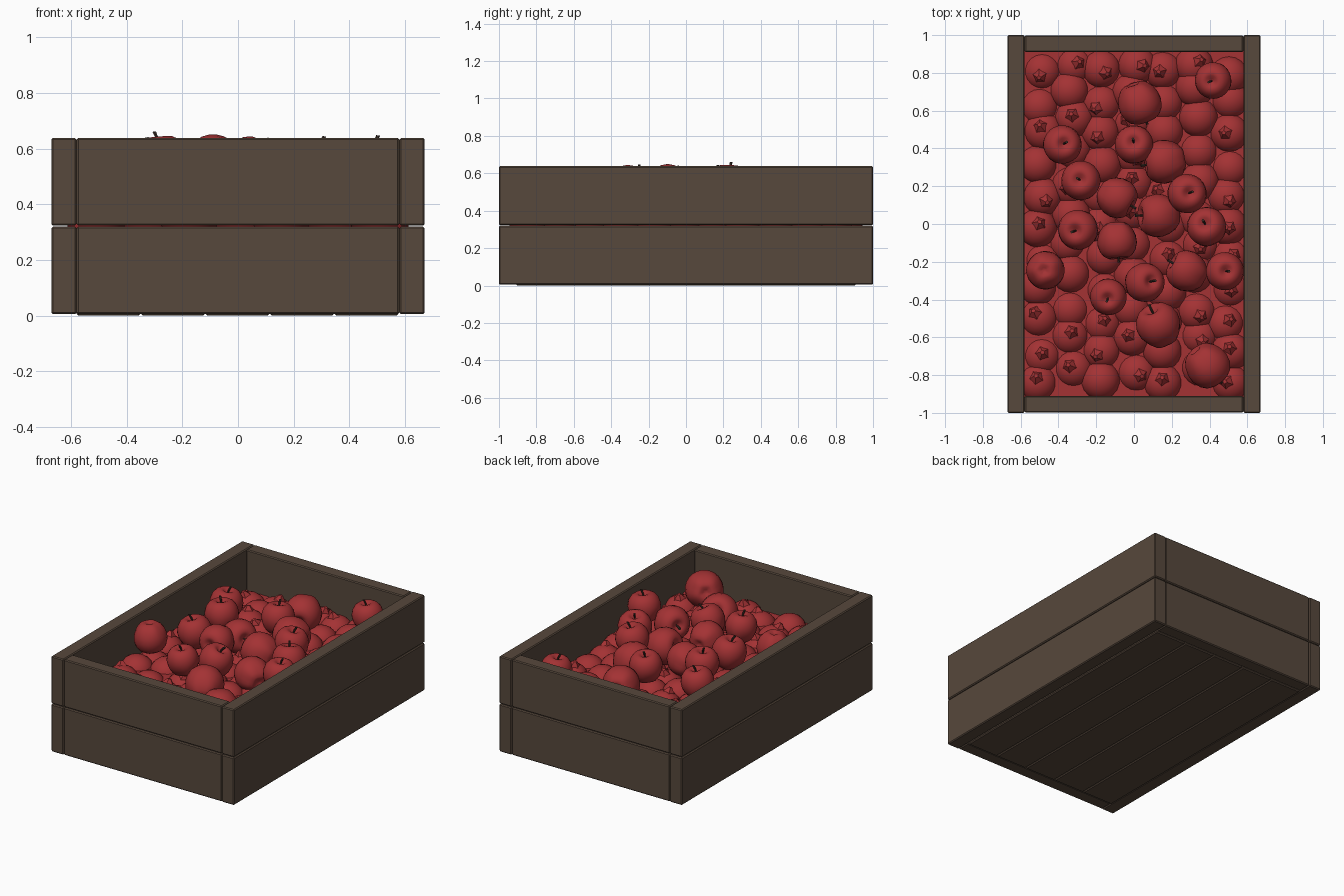
import bpy, bmesh, math, random
from mathutils import Matrix, Vector

if "Cube" in bpy.data.objects:
    bpy.data.objects.remove(bpy.data.objects["Cube"])

random.seed(4)


def material(name, rgb):
    m = bpy.data.materials.new(name)
    m.diffuse_color = (*rgb, 1)
    m.use_nodes = True
    m.node_tree.nodes["Principled BSDF"].inputs["Base Color"].default_value = m.diffuse_color
    return m


WOOD = material("brown wood", (0.095, 0.065, 0.045))
RED = material("apple red", (0.37, 0.032, 0.034))
STEM = material("dark stem", (0.045, 0.03, 0.022))


def finish(bm, name, mats, smooth=True):
    bmesh.ops.recalc_face_normals(bm, faces=bm.faces)
    me = bpy.data.meshes.new(name)
    for f in bm.faces:
        f.smooth = smooth and len(f.verts) > 2 and f.material_index == 0
    bm.to_mesh(me)
    bm.free()
    for m in mats:
        me.materials.append(m)
    return me


def place(me, name, mat=Matrix()):
    ob = bpy.data.objects.new(name, me)
    bpy.context.collection.objects.link(ob)
    ob.matrix_world = mat
    return ob


def plank(name, x0, x1, y0, y1, z0, z1):
    bm = bmesh.new()
    bmesh.ops.create_cube(bm, size=1)
    for v in bm.verts:
        v.co = Vector(((x0 + x1) / 2 + v.co.x * (x1 - x0),
                       (y0 + y1) / 2 + v.co.y * (y1 - y0),
                       (z0 + z1) / 2 + v.co.z * (z1 - z0)))
    bmesh.ops.bevel(bm, geom=bm.edges[:], offset=0.006, segments=1, affect='EDGES')
    place(finish(bm, name, [WOOD], False), name)


# Crate walls: two stacked planks per side
for i, (z0, z1) in enumerate(((0.005, 0.32), (0.323, 0.638))):
    for s, side in ((-1, "left"), (1, "right")):
        a, b = sorted((s * 0.58, s * 0.67))
        plank(f"{side}_plank_{i}", a, b, -1, 1, z0, z1)
    for s, side in ((-1, "front"), (1, "back")):
        a, b = sorted((s * 0.91, s * 0.998))
        plank(f"{side}_plank_{i}", -0.579, 0.579, a, b, z0, z1)

# Floor slats running lengthwise
for i in range(5):
    w = 1.158 / 5
    plank(f"floor_slat_{i}", -0.579 + i * w, -0.579 + (i + 1) * w - 0.003,
          -0.909, 0.909, 0.0, 0.05)

# Apple: lathed profile with a dimple and five soft lobes at the bottom
PROFILE = [(0.0, 0.62), (0.12, 0.68), (0.3, 0.83), (0.5, 0.87), (0.72, 0.74),
           (0.9, 0.5), (1.0, 0.15), (0.97, -0.2), (0.84, -0.53), (0.64, -0.79),
           (0.44, -0.92), (0.28, -0.92), (0.14, -0.84), (0.0, -0.8)]


def add_stem(bm, base, top, bend, r):
    rings = []
    for t in (0, 0.5, 1):
        c = Vector((bend * t * t, 0, base + (top - base) * t))
        rings.append([bm.verts.new(c + Vector((math.cos(k * math.pi / 3), math.sin(k * math.pi / 3), 0)) * r * (0.8 + 0.5 * t))
                      for k in range(6)])
    for a, b in zip(rings, rings[1:]):
        for k in range(6):
            bm.faces.new((a[k], a[(k + 1) % 6], b[(k + 1) % 6], b[k])).material_index = 1
    bm.faces.new(rings[-1]).material_index = 1


def apple_mesh(name, seg=25):
    bm = bmesh.new()
    rings = []
    for r, z in PROFILE:
        if r == 0:
            rings.append([bm.verts.new((0, 0, z))] * seg)
            continue
        lobe = max(0, -z) * 0.07
        ring = []
        for k in range(seg):
            a = 2 * math.pi * k / seg
            q = r * (1 + lobe * math.cos(5 * a))
            ring.append(bm.verts.new((q * math.cos(a), q * math.sin(a), z)))
        rings.append(ring)
    for a, b in zip(rings, rings[1:]):
        for k in range(seg):
            n = (k + 1) % seg
            vs = list(dict.fromkeys((a[k], a[n], b[n], b[k])))
            bm.faces.new(vs)
    add_stem(bm, 0.6, 1.08, 0.12, 0.055)
    return finish(bm, name, [RED, STEM])


APPLE = apple_mesh("apple")

# Loose apples: x, y, z, radius, tilt, tilt direction (degrees)
LOOSE = [
    (0.42, 0.76, 0.525, 0.097, 8, 200), (0.03, 0.64, 0.485, 0.115, 100, 290),
    (-0.38, 0.42, 0.525, 0.102, 8, 30), (0.0, 0.42, 0.53, 0.102, 10, 100),
    (0.16, 0.33, 0.49, 0.116, 85, 190), (-0.28, 0.23, 0.55, 0.104, 6, 150),
    (-0.09, 0.14, 0.49, 0.107, 80, 330), (0.28, 0.16, 0.535, 0.104, 10, 20),
    (0.13, 0.045, 0.485, 0.115, 75, 180), (-0.295, -0.03, 0.53, 0.106, 12, 200),
    (0.385, -0.015, 0.52, 0.104, 14, 120), (-0.09, -0.09, 0.545, 0.105, 85, 275),
    (-0.47, -0.245, 0.53, 0.102, 176, 0), (0.055, -0.31, 0.54, 0.104, 25, 10),
    (0.28, -0.25, 0.485, 0.108, 80, 150), (0.48, -0.25, 0.54, 0.101, 6, 0),
    (-0.135, -0.385, 0.52, 0.097, 8, 250), (0.13, -0.535, 0.485, 0.118, 60, 115),
    (0.39, -0.75, 0.485, 0.117, 105, 310),
]
for i, (x, y, z, r, tilt, d) in enumerate(LOOSE):
    axis = Vector((0, 0, 1)).cross(Vector((math.cos(math.radians(d)), math.sin(math.radians(d)), 0)))
    m = (Matrix.Translation((x, y, z)) @ Matrix.Rotation(math.radians(tilt), 4, axis)
         @ Matrix.Rotation(math.radians(d), 4, 'Z') @ Matrix.Scale(r, 4))
    place(APPLE, f"loose_apple_{i}", m)

# Packed lower layer: rounded apples with a small five-sided nub on top
bm = bmesh.new()
for row in range(11):
    for col in range(7):
        x = -0.5 + col * 0.167 + random.uniform(-0.02, 0.02)
        y = -0.825 + row * 0.165 + (0.05 if col % 2 else -0.02) + random.uniform(-0.02, 0.02)
        x = max(-0.51, min(0.51, x))
        y = max(-0.84, min(0.84, y))
        z = 0.335 + random.uniform(-0.02, 0.015)
        base = Matrix.Translation((x, y, z))
        bmesh.ops.create_uvsphere(bm, u_segments=18, v_segments=12, radius=0.105,
                                  matrix=base @ Matrix.Diagonal((1, 1, 0.93, 1)))
        if random.random() < 0.7:
            tip = (base @ Matrix.Rotation(random.uniform(-0.35, 0.35), 4, 'X')
                   @ Matrix.Rotation(random.uniform(-0.35, 0.35), 4, 'Y')
                   @ Matrix.Rotation(random.uniform(0, 6), 4, 'Z')
                   @ Matrix.Translation((0, 0, 0.104)))
            bmesh.ops.create_cone(bm, cap_ends=True, segments=5, radius1=0.042,
                                  radius2=0.012, depth=0.035, matrix=tip)
packed = place(finish(bm, "packed_apples", [RED]), "packed_apples")
bpy.context.view_layer.objects.active = packed
packed.select_set(True)
bpy.ops.object.shade_smooth_by_angle(angle=math.radians(35))

# Fill beneath the packed layer, closing the gaps between apples
bm = bmesh.new()
bmesh.ops.create_cube(bm, size=1, matrix=Matrix.Translation((0, 0, 0.35)) @ Matrix.Diagonal((1.17, 1.83, 0.04, 1)))
place(finish(bm, "apple_fill", [RED], False), "apple_fill")
